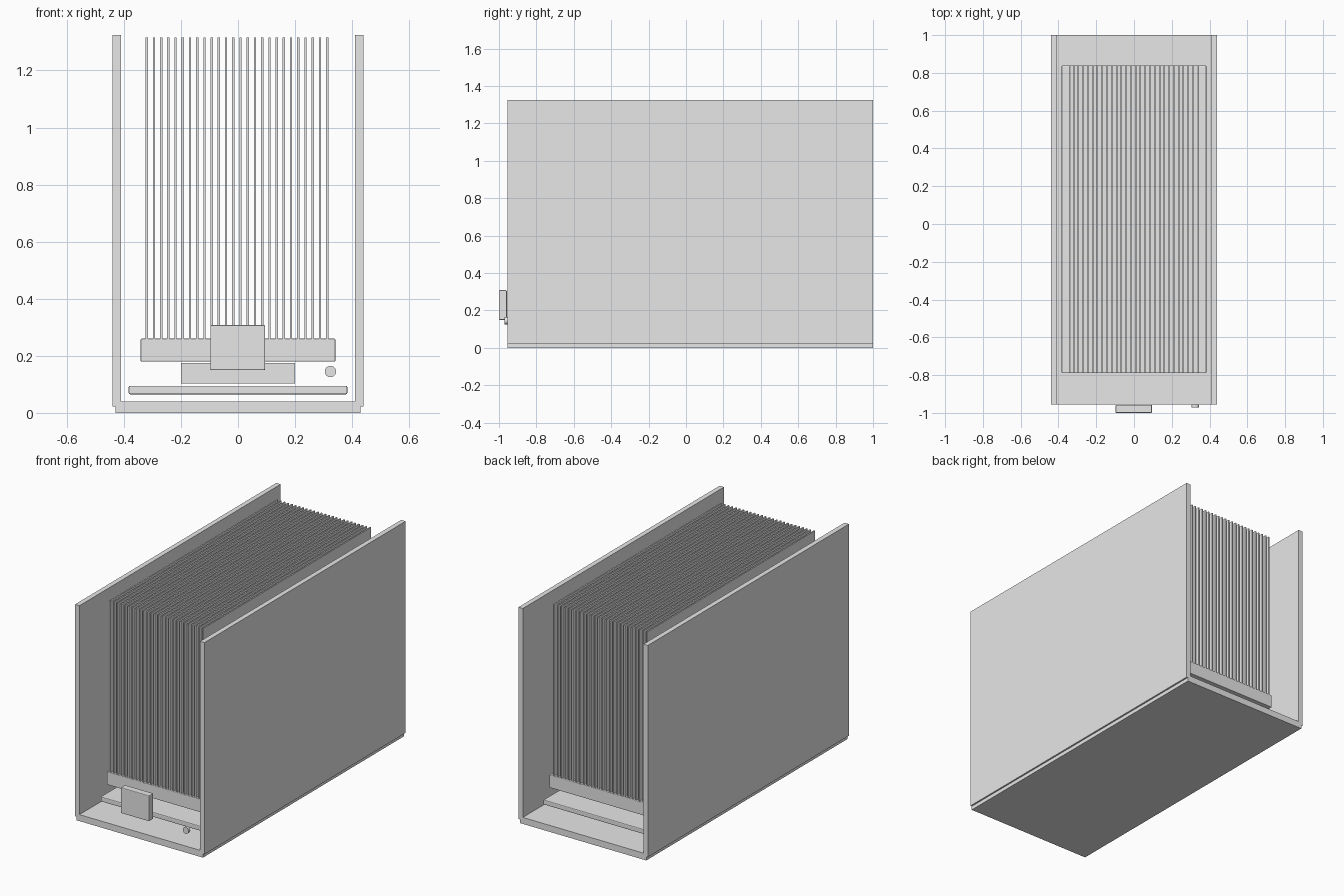
import bpy

cube = bpy.data.objects.get("Cube")
if cube:
    bpy.data.objects.remove(cube, do_unlink=True)

grey = bpy.data.materials.new("plain_grey")
grey.use_nodes = True
colour = (0.8, 0.8, 0.8, 1)
grey.diffuse_color = colour
grey.node_tree.nodes["Principled BSDF"].inputs["Base Color"].default_value = colour


def box(name, x, y, z, bevel=0):
    """Box spanning the given (low, high) ranges."""
    spans = (x, y, z)
    bpy.ops.mesh.primitive_cube_add(size=1, location=[(a + b) / 2 for a, b in spans])
    ob = bpy.context.object
    ob.name = name
    ob.scale = [b - a for a, b in spans]
    bpy.ops.object.transform_apply(location=False, rotation=False, scale=True)
    ob.data.materials.append(grey)
    if bevel:
        mod = ob.modifiers.new("edge_bevel", "BEVEL")
        mod.width = bevel
        mod.segments = 2
    return ob


case_y = (-0.955, 1.0)
core_y = (-0.79, 0.84)

# Open case: floor and two side walls
box("case_floor", (-0.43, 0.43), case_y, (0, 0.04))
box("left_wall", (0.41, 0.44), case_y, (0.023, 1.325))
box("right_wall", (-0.44, -0.41), case_y, (0.023, 1.325))

# Circuit board, chip and heat sink base
box("circuit_board", (-0.383, 0.383), core_y, (0.065, 0.095), 0.005)
box("chip", (-0.2, 0.2), (-0.175, 0.225), (0.103, 0.175))
box("heat_sink_base", (-0.341, 0.341), core_y, (0.18, 0.26), 0.003)

# Row of thin cooling fins
first_fin = box("cooling_fins", (-0.324, -0.316), core_y, (0.255, 1.316))
row = first_fin.modifiers.new("fin_row", "ARRAY")
row.count = 26
row.use_relative_offset = False
row.use_constant_offset = True
row.constant_offset_displace = (0.0253, 0, 0)

# Front display and round button
box("front_display", (-0.097, 0.095), (-1.0, -0.958), (0.15, 0.308), 0.004)
bpy.ops.mesh.primitive_cylinder_add(vertices=32, radius=0.02, depth=0.016,
                                    location=(0.324, -0.963, 0.145),
                                    rotation=(1.5708, 0, 0))
button = bpy.context.object
button.name = "power_button"
button.data.materials.append(grey)
bpy.ops.object.shade_smooth_by_angle()
